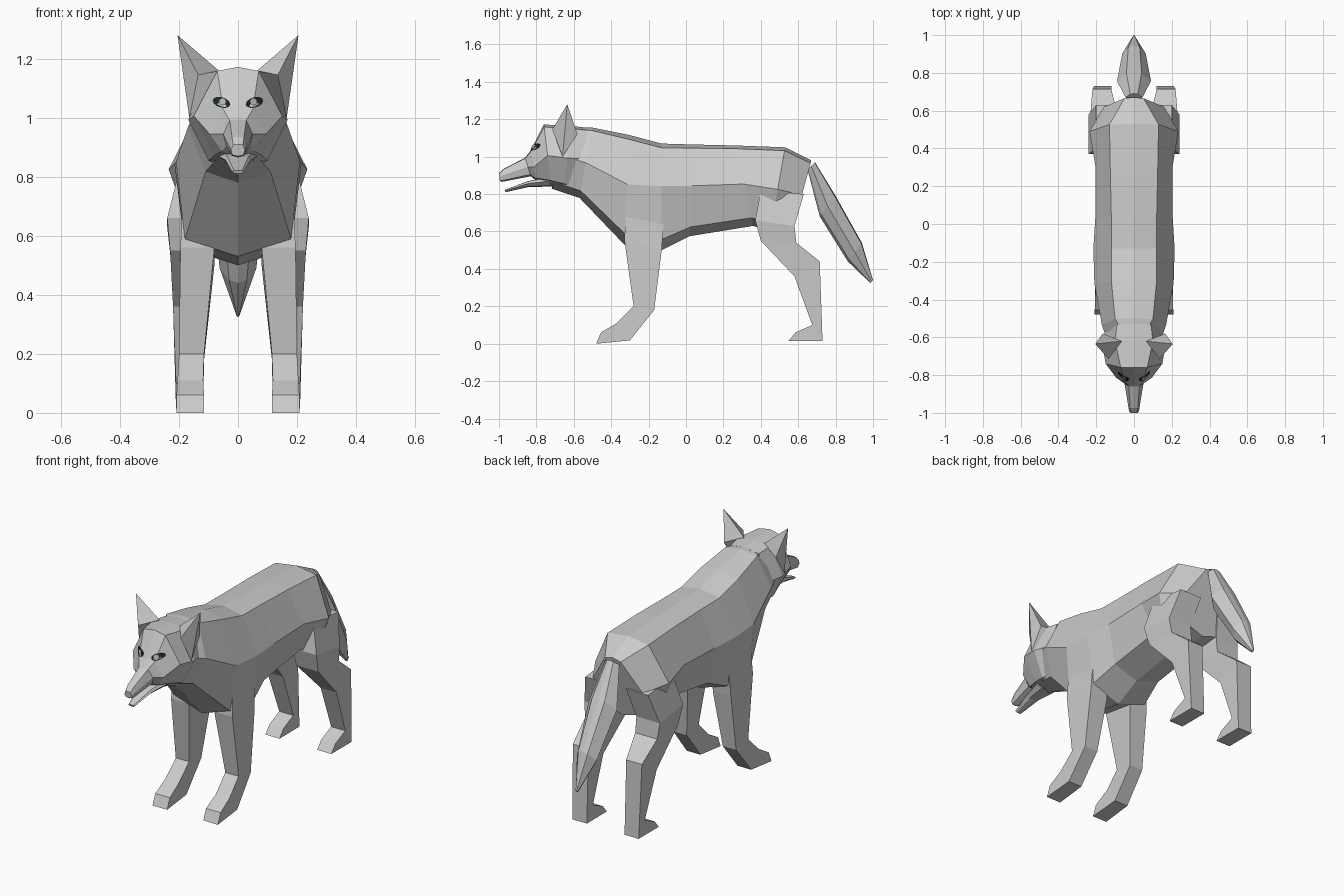
import bpy, bmesh, math
from mathutils import Vector
from mathutils.bvhtree import BVHTree


def material(name, col):
    m = bpy.data.materials.new(name)
    m.diffuse_color = (*col, 1)
    return m


FUR = material("grey_fur", (0.6, 0.6, 0.6))
DARK = material("dark_eye_rim", (0.01, 0.02, 0.02))
IRIS = material("pale_iris", (0.45, 0.47, 0.47))


def finish(name, bm, mat):
    bmesh.ops.recalc_face_normals(bm, faces=bm.faces)
    me = bpy.data.meshes.new(name)
    bm.to_mesh(me)
    bm.free()
    me.materials.append(mat)
    ob = bpy.data.objects.new(name, me)
    bpy.context.collection.objects.link(ob)
    return ob


def loft(name, rings, mat=FUR):
    """Skin a list of point rings and cap both ends."""
    bm = bmesh.new()
    vs = [[bm.verts.new(p) for p in r] for r in rings]
    n = len(vs[0])
    for a, b in zip(vs, vs[1:]):
        for i in range(n):
            bm.faces.new((a[i], a[(i + 1) % n], b[(i + 1) % n], b[i]))
    bm.faces.new(vs[0])
    bm.faces.new(vs[-1])
    return finish(name, bm, mat)


def ring(yt, yb, zt, zb, wt, wm, wb, t, d=0.1):
    """Symmetric eight-sided section; t = height share of the widest point."""
    def p(x, f):
        return Vector((x, yb + (yt - yb) * f, zb + (zt - zb) * f))
    half = [p(wt, 1 - d * 0.4), p(wm, t), p(wb, d)]
    other = [Vector((-v.x, v.y, v.z)) for v in reversed(half)]
    return [p(0, 1)] + half + [p(0, 0)] + other


def limb(name, rows):
    """Mirrored four-sided legs: front y/z, back y/z, inner x, outer x."""
    for side, s in (("left", 1), ("right", -1)):
        loft(f"{side}_{name}", [[(s * xi, yf, zf), (s * xo, yf, zf),
                                 (s * xo, yb, zb), (s * xi, yb, zb)]
                                for yf, zf, yb, zb, xi, xo in rows])


# Trunk from neck to rump
loft("body", [ring(*r) for r in [
    (-0.53, -0.72, 1.155, 0.83, 0.08, 0.14, 0.07, 0.5),
    (-0.50, -0.57, 1.155, 0.78, 0.10, 0.17, 0.11, 0.5),
    (-0.30, -0.33, 1.115, 0.53, 0.12, 0.21, 0.18, 0.55),
    (-0.13, -0.13, 1.07, 0.50, 0.12, 0.215, 0.18, 0.6),
    (0.04, 0.02, 1.065, 0.575, 0.12, 0.205, 0.15, 0.55),
    (0.26, 0.36, 1.06, 0.63, 0.125, 0.205, 0.15, 0.52),
    (0.53, 0.45, 1.05, 0.60, 0.13, 0.235, 0.17, 0.5),
    (0.67, 0.57, 0.98, 0.61, 0.05, 0.16, 0.13, 0.5),
]])

# Tail, hanging down behind
loft("tail", [ring(*r) for r in [
    (0.69, 0.65, 0.97, 0.93, 0.02, 0.045, 0.02, 0.5),
    (0.80, 0.715, 0.79, 0.68, 0.04, 0.09, 0.05, 0.5),
    (0.94, 0.865, 0.54, 0.44, 0.03, 0.062, 0.03, 0.5),
    (1.0, 0.985, 0.34, 0.325, 0.003, 0.006, 0.003, 0.5),
]])

# Head with muzzle
head = loft("head", [ring(*r) for r in [
    (-0.53, -0.56, 1.155, 0.82, 0.09, 0.145, 0.08, 0.5),
    (-0.62, -0.65, 1.165, 0.82, 0.10, 0.168, 0.10, 0.5),
    (-0.76, -0.72, 1.172, 0.84, 0.07, 0.15, 0.08, 0.5),
    (-0.83, -0.80, 1.035, 0.87, 0.05, 0.095, 0.055, 0.45),
    (-0.86, -0.83, 0.995, 0.895, 0.028, 0.05, 0.04, 0.5),
    (-0.975, -0.985, 0.935, 0.865, 0.02, 0.028, 0.022, 0.5),
    (-1.0, -0.995, 0.91, 0.87, 0.016, 0.024, 0.018, 0.5),
]])
loft("lower_jaw", [ring(*r) for r in [
    (-0.74, -0.72, 0.89, 0.84, 0.05, 0.065, 0.04, 0.6),
    (-0.85, -0.84, 0.868, 0.838, 0.035, 0.042, 0.025, 0.6),
    (-0.97, -0.965, 0.822, 0.81, 0.014, 0.02, 0.012, 0.6),
]])

# Front legs with paws
limb("front_leg", [
    (-0.32, 0.68, -0.12, 0.64, 0.08, 0.19),
    (-0.33, 0.56, -0.13, 0.50, 0.08, 0.195),
    (-0.28, 0.20, -0.17, 0.18, 0.115, 0.20),
    (-0.37, 0.11, -0.30, 0.018, 0.118, 0.205),
    (-0.455, 0.06, -0.48, 0.0, 0.115, 0.208),
])

# Hind legs with thigh, hock and paw
limb("hind_leg", [
    (0.40, 0.82, 0.63, 0.80, 0.06, 0.20),
    (0.37, 0.66, 0.58, 0.63, 0.09, 0.24),
    (0.40, 0.55, 0.59, 0.54, 0.09, 0.23),
    (0.58, 0.36, 0.715, 0.44, 0.12, 0.22),
    (0.675, 0.10, 0.73, 0.015, 0.12, 0.21),
    (0.585, 0.06, 0.548, 0.015, 0.12, 0.21),
])

# Pointed ears
for side, s in (("left", 1), ("right", -1)):
    bm = bmesh.new()
    base = [bm.verts.new((s * x, y, z)) for x, y, z in (
        (0.065, -0.62, 1.16), (0.135, -0.715, 1.145),
        (0.165, -0.66, 1.0), (0.165, -0.58, 1.12))]
    tip = bm.verts.new((s * 0.205, -0.635, 1.28))
    for i in range(4):
        bm.faces.new((base[i], base[(i + 1) % 4], tip))
    bm.faces.new(base)
    finish(f"{side}_ear", bm, FUR)

# Eyes laid onto the face: almond rim and round iris
bm = bmesh.new()
bm.from_mesh(head.data)
tree = BVHTree.FromBMesh(bm)
bm.free()


def eye_plate(name, cx, cz, rx, rz, tilt, lift, mat):
    outline = []
    for i in range(12):
        a = math.tau * i / 12
        x = cx + rx * math.cos(a)
        z = cz + rz * math.sin(a) + tilt * math.cos(a)
        hit = tree.ray_cast(Vector((x, -2, z)), Vector((0, 1, 0)))[0]
        outline.append(Vector((x, hit.y - lift, z)))
    loft(name, [outline, [p + Vector((0, 0.008, 0)) for p in outline]], mat)


for side, s in (("left", 1), ("right", -1)):
    eye_plate(f"{side}_eye_rim", s * 0.056, 1.052, 0.03, 0.018, s * 0.006, 0.004, DARK)
    eye_plate(f"{side}_iris", s * 0.053, 1.054, 0.012, 0.012, 0, 0.008, IRIS)
